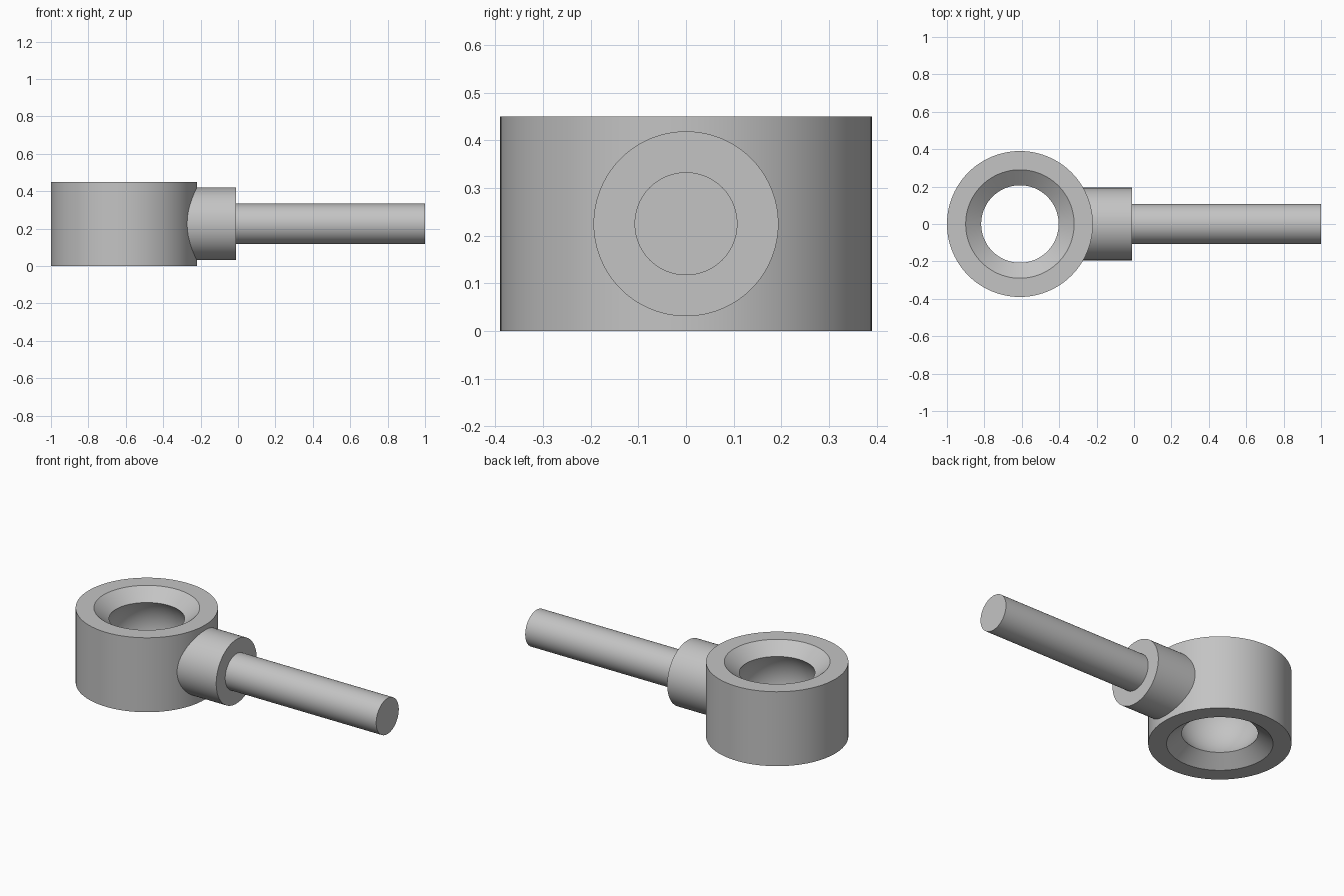
import bpy, bmesh, math
from mathutils import Matrix

cube = bpy.data.objects.get("Cube")
if cube:
    bpy.data.objects.remove(cube, do_unlink=True)

steel = bpy.data.materials.new("grey_steel")
steel.use_nodes = True
colour = (0.55, 0.55, 0.55, 1)
steel.diffuse_color = colour
steel.node_tree.nodes["Principled BSDF"].inputs["Base Color"].default_value = colour

HEIGHT = 0.45
MID = HEIGHT / 2
RING_X = -0.61


def lathe(name, profile, closed, placement, steps=96):
    """Turn a (radius, height) profile around z, then place it."""
    bm = bmesh.new()
    verts = [bm.verts.new((r, 0, z)) for r, z in profile]
    edges = [bm.edges.new(pair) for pair in zip(verts, verts[1:])]
    if closed:
        edges.append(bm.edges.new((verts[-1], verts[0])))
    bmesh.ops.spin(bm, geom=verts + edges, cent=(0, 0, 0), axis=(0, 0, 1),
                   angle=math.tau, steps=steps, use_duplicate=False)
    bmesh.ops.remove_doubles(bm, verts=bm.verts, dist=1e-5)
    bmesh.ops.recalc_face_normals(bm, faces=bm.faces)
    bm.transform(placement)
    mesh = bpy.data.meshes.new(name)
    bm.to_mesh(mesh)
    bm.free()
    mesh.materials.append(steel)
    obj = bpy.data.objects.new(name, mesh)
    bpy.context.collection.objects.link(obj)
    bpy.ops.object.select_all(action="DESELECT")
    obj.select_set(True)
    bpy.context.view_layer.objects.active = obj
    bpy.ops.object.shade_smooth_by_angle(angle=math.radians(25))
    return obj


# Ring housing: straight outside, bevelled mouths, spherical socket inside
OUTER, MOUTH, NECK, DEPTH = 0.39, 0.29, 0.207, 0.065
neck_z = MID - DEPTH
socket_radius = math.hypot(NECK, neck_z)
limit = math.atan2(neck_z, NECK)
socket = [(socket_radius * math.cos(a), socket_radius * math.sin(a))
          for a in (limit * (1 - i / 8) for i in range(17))]
profile = [(OUTER, -MID), (OUTER, MID), (MOUTH, MID)] + socket + [(MOUTH, -MID)]
lathe("ring_housing", profile, True, Matrix.Translation((RING_X, 0, MID)))

# Collar and shank: turned bars lying along x
along_x = Matrix.Translation((0, 0, MID)) @ Matrix.Rotation(math.pi / 2, 4, "Y")
for name, radius, start, end in (("collar", 0.194, -0.32, -0.01),
                                 ("shank", 0.108, -0.05, 1.0)):
    bar = [(0, start), (radius, start), (radius, end), (0, end)]
    lathe(name, bar, False, along_x)
